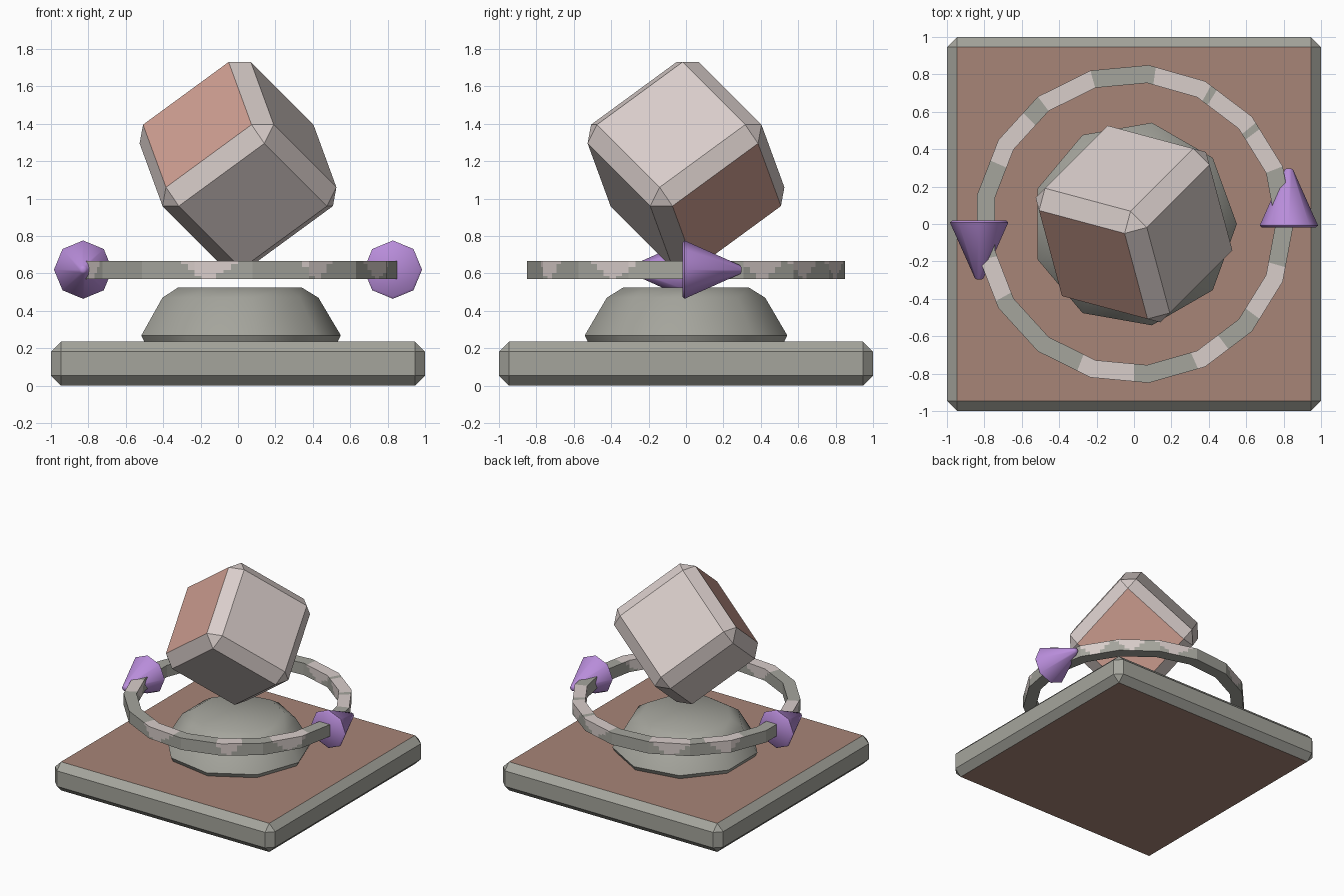
import bpy, bmesh, math
from mathutils import Matrix, Vector

if "Cube" in bpy.data.objects:
    bpy.data.objects.remove(bpy.data.objects["Cube"])


def material(name, r, g, b):
    m = bpy.data.materials.new(name)
    m.diffuse_color = (r, g, b, 1)
    m.use_nodes = True
    m.node_tree.nodes["Principled BSDF"].inputs["Base Color"].default_value = m.diffuse_color
    return m


GREY = material("warm_grey", 0.375, 0.375, 0.335)
PALE = material("pale_stone", 0.69, 0.61, 0.59)
BROWN = material("clay_brown", 0.39, 0.235, 0.185)
SALMON = material("salmon", 0.62, 0.345, 0.285)
PURPLE = material("purple", 0.48, 0.265, 0.70)


def add(name, bm, mats, matrix=Matrix(), smooth=None):
    bmesh.ops.recalc_face_normals(bm, faces=bm.faces)
    me = bpy.data.meshes.new(name)
    bm.to_mesh(me)
    bm.free()
    for m in mats:
        me.materials.append(m)
    ob = bpy.data.objects.new(name, me)
    bpy.context.collection.objects.link(ob)
    ob.matrix_world = matrix
    if smooth:
        bpy.context.view_layer.objects.active = ob
        ob.select_set(True)
        bpy.ops.object.shade_smooth_by_angle(angle=math.radians(smooth))
        ob.select_set(False)
    return ob


def chamfered_box(size, bevel, axis):
    """Box with chamfered edges; the two faces across the axis get slot 1."""
    bm = bmesh.new()
    bmesh.ops.create_cube(bm, size=1)
    bmesh.ops.scale(bm, vec=size, verts=bm.verts)
    bmesh.ops.bevel(bm, geom=bm.edges[:], offset=bevel, segments=1,
                    profile=0.5, affect='EDGES')
    bm.normal_update()
    for f in bm.faces:
        f.material_index = int(abs(f.normal[axis]) > 0.99)
    return bm


def lathe(profile, n):
    """Capped solid of (radius, height) rings around z."""
    bm = bmesh.new()
    rings = [[bm.verts.new((r * math.cos(2 * math.pi * i / n),
                            r * math.sin(2 * math.pi * i / n), z))
              for i in range(n)] for r, z in profile]
    for a, b in zip(rings, rings[1:]):
        for i in range(n):
            j = (i + 1) % n
            bm.faces.new((a[i], a[j], b[j], b[i]))
    bm.faces.new(rings[0][::-1])
    bm.faces.new(rings[-1])
    return bm


# Base slab with clay panels above and below
add("base_slab", chamfered_box((2, 2, 0.235), 0.054, 2), [GREY, BROWN],
    Matrix.Translation((0, 0, 0.1175)))

# Nine-sided pedestal
add("pedestal", lathe([(0.53, 0.23), (0.55, 0.268), (0.43, 0.47),
                       (0.34, 0.525)], 9), [GREY], smooth=40)

# Cube balanced on one corner
axes = []
for deg in (105, 225, 345):
    a = math.radians(deg)
    h = math.sqrt(2 / 3)
    axes.append(Vector((h * math.cos(a), h * math.sin(a), 1 / math.sqrt(3))))
turn = Matrix(axes).transposed().to_4x4()
add("tilted_cube", chamfered_box((0.754, 0.754, 0.754), 0.087, 1),
    [PALE, SALMON], Matrix.Translation((0, 0, 1.1775)) @ turn)

# Seventeen-sided ring, finely cut so that pale worn patches follow a rule
R_OUT, R_IN, Z0, Z1 = 0.853, 0.757, 0.57, 0.667
PATCHES = [(20, 38), (40, 57), (61, 82), (107, 127), (136, 155),
           (192, 210), (248, 270), (293, 307), (322, 343)]
SIDES, SUB, LEVELS = 17, 8, 6


def patch(deg, depth):
    for a, b in PATCHES:
        half = (b - a) / 2 * (1 - 0.85 * depth)
        if abs(deg - (a + b) / 2) < half:
            return 1
    return 0


def on_ring(i, r, z):
    k, t = divmod(i, SUB)
    p, q = (Vector((math.cos(2 * math.pi * m / SIDES),
                    math.sin(2 * math.pi * m / SIDES), 0)) for m in (k, k + 1))
    v = p.lerp(q, t / SUB) * r
    v.z = z
    return v


bm = bmesh.new()
heights = [Z0 + (Z1 - Z0) * k / LEVELS for k in range(LEVELS + 1)]
section = [(R_OUT, z) for z in heights] + [(R_IN, z) for z in heights[::-1]]
count = SIDES * SUB
loops = [[bm.verts.new(on_ring(i, r, z)) for r, z in section]
         for i in range(count)]
for i in range(count):
    a, b = loops[i], loops[(i + 1) % count]
    for k in range(len(section)):
        m = (k + 1) % len(section)
        f = bm.faces.new((a[k], b[k], b[m], a[m]))
        c = f.calc_center_median()
        deg = math.degrees(math.atan2(c.y, c.x)) % 360
        depth = (Z1 - c.z) / (Z1 - Z0)
        f.material_index = 0 if depth > 0.97 else patch(deg, depth)
add("orbit_ring", bm, [GREY, PALE])

# Arrowheads on the ring, pointing opposite ways
for side, name in ((1, "right_arrowhead"), (-1, "left_arrowhead")):
    cone = lathe([(0.143, -0.02), (0.156, -0.008), (0.022, 0.292),
                  (0.010, 0.298)], 8)
    place = (Matrix.Translation((0.828 * side, 0, 0.62))
             @ Matrix.Rotation(math.radians(-90 * side), 4, 'X'))
    add(name, cone, [PURPLE], place, smooth=50)
